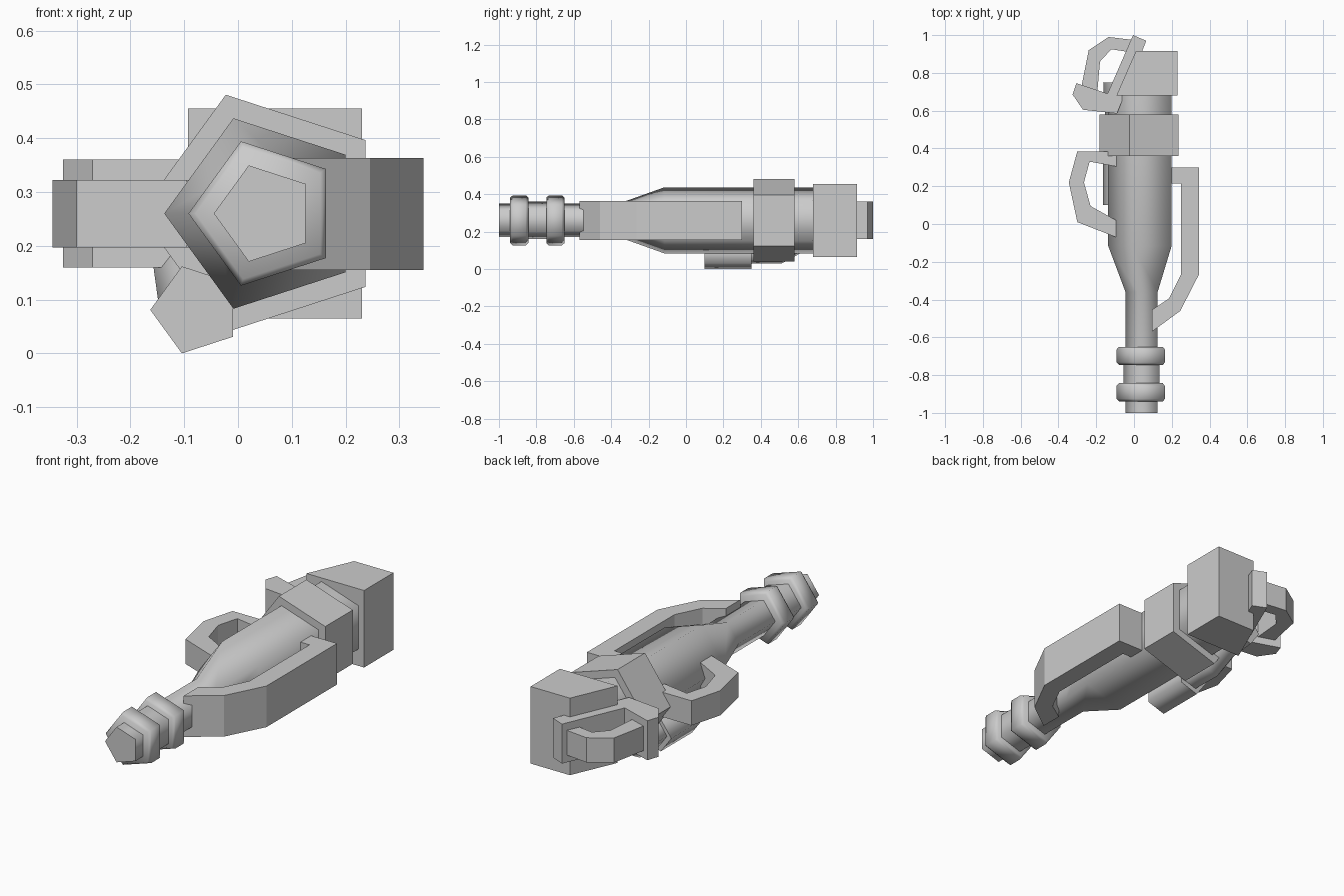
import bpy, bmesh, math

if "Cube" in bpy.data.objects:
    bpy.data.objects.remove(bpy.data.objects["Cube"])

CX, CZ = 0.049, 0.26   # long axis of the body


def finish(name, bm, smooth=False):
    bmesh.ops.recalc_face_normals(bm, faces=bm.faces)
    me = bpy.data.meshes.new(name)
    bm.to_mesh(me)
    bm.free()
    ob = bpy.data.objects.new(name, me)
    bpy.context.collection.objects.link(ob)
    if smooth:
        bpy.ops.object.select_all(action='DESELECT')
        ob.select_set(True)
        bpy.context.view_layer.objects.active = ob
        bpy.ops.object.shade_smooth_by_angle(angle=math.radians(75))
    return ob


def tube(name, stations, smooth=True, sides=5):
    """Capped five-sided tube through (y, radius, centre x, centre z) rings."""
    bm = bmesh.new()
    rings = []
    for y, r, cx, cz in stations:
        ring = []
        for k in range(sides):
            a = math.pi + k * math.tau / sides
            ring.append(bm.verts.new((cx + r * math.cos(a), y, cz + r * math.sin(a))))
        rings.append(ring)
    for a, b in zip(rings, rings[1:]):
        for k in range(sides):
            j = (k + 1) % sides
            bm.faces.new((a[k], a[j], b[j], b[k]))
    bm.faces.new(rings[0])
    bm.faces.new(rings[-1])
    return finish(name, bm, smooth)


def axial(name, profile, smooth=True):
    return tube(name, [(y, r, CX, CZ) for y, r in profile], smooth)


def slab(name, outline, z0, z1):
    """Top-view outline extruded vertically."""
    bm = bmesh.new()
    face = bm.faces.new([bm.verts.new((x, y, z0)) for x, y in outline])
    ext = bmesh.ops.extrude_face_region(bm, geom=[face])['geom']
    moved = [g for g in ext if isinstance(g, bmesh.types.BMVert)]
    bmesh.ops.translate(bm, verts=moved, vec=(0, 0, z1 - z0))
    return finish(name, bm)


# Main barrel with long taper into the neck
axial("barrel", [(-1.0, 0.094), (-0.36, 0.094), (-0.115, 0.186), (0.70, 0.186)])

# Muzzle rings and the spacer between them
for name, y0 in (("front_ring", -0.94), ("rear_ring", -0.747)):
    axial(name, [(y0, 0.128), (y0 + 0.014, 0.141),
                 (y0 + 0.083, 0.141), (y0 + 0.097, 0.128)])
axial("ring_spacer", [(-0.85, 0.105), (-0.74, 0.105)])

# Flat-faced collar
axial("collar", [(0.36, 0.232), (0.58, 0.232)], smooth=False)

# Rear housing with slanted left side
slab("rear_housing", [(-0.093, 0.68), (0.23, 0.68), (0.23, 0.915), (0.01, 0.915)],
     0.065, 0.455)

# Under-slung canister and the narrower pipe running back from it
tube("canister", [(0.10, 0.085, -0.078, 0.081), (0.35, 0.085, -0.078, 0.081)])
tube("canister_pipe", [(0.34, 0.06, -0.078, 0.085), (0.51, 0.07, -0.078, 0.095),
                       (0.62, 0.075, -0.082, 0.16), (0.75, 0.075, -0.088, 0.18)])

# Long carrying handle on the right
slab("right_handle", [(0.14, 0.30), (0.345, 0.30), (0.345, -0.265), (0.245, -0.46),
                      (0.095, -0.57), (0.095, -0.455), (0.185, -0.395),
                      (0.25, -0.265), (0.25, 0.215), (0.14, 0.215)], 0.155, 0.363)

# Looped handle on the left
slab("left_handle", [(-0.07, 0.385), (-0.30, 0.385), (-0.345, 0.22), (-0.30, 0.01),
                     (-0.095, -0.07), (-0.095, 0.02), (-0.23, 0.095),
                     (-0.265, 0.22), (-0.235, 0.33), (-0.07, 0.30)], 0.197, 0.322)

# Rear grip plate and its loop
slab("rear_grip", [(-0.005, 1.0), (-0.14, 0.69), (-0.305, 0.745), (-0.325, 0.685),
                   (-0.27, 0.605), (-0.09, 0.585), (0.065, 0.97)], 0.16, 0.36)
slab("grip_loop", [(-0.28, 0.72), (-0.24, 0.92), (-0.135, 0.99), (-0.01, 0.975),
                   (-0.035, 0.912), (-0.12, 0.925), (-0.18, 0.86), (-0.195, 0.69)],
     0.197, 0.322)
